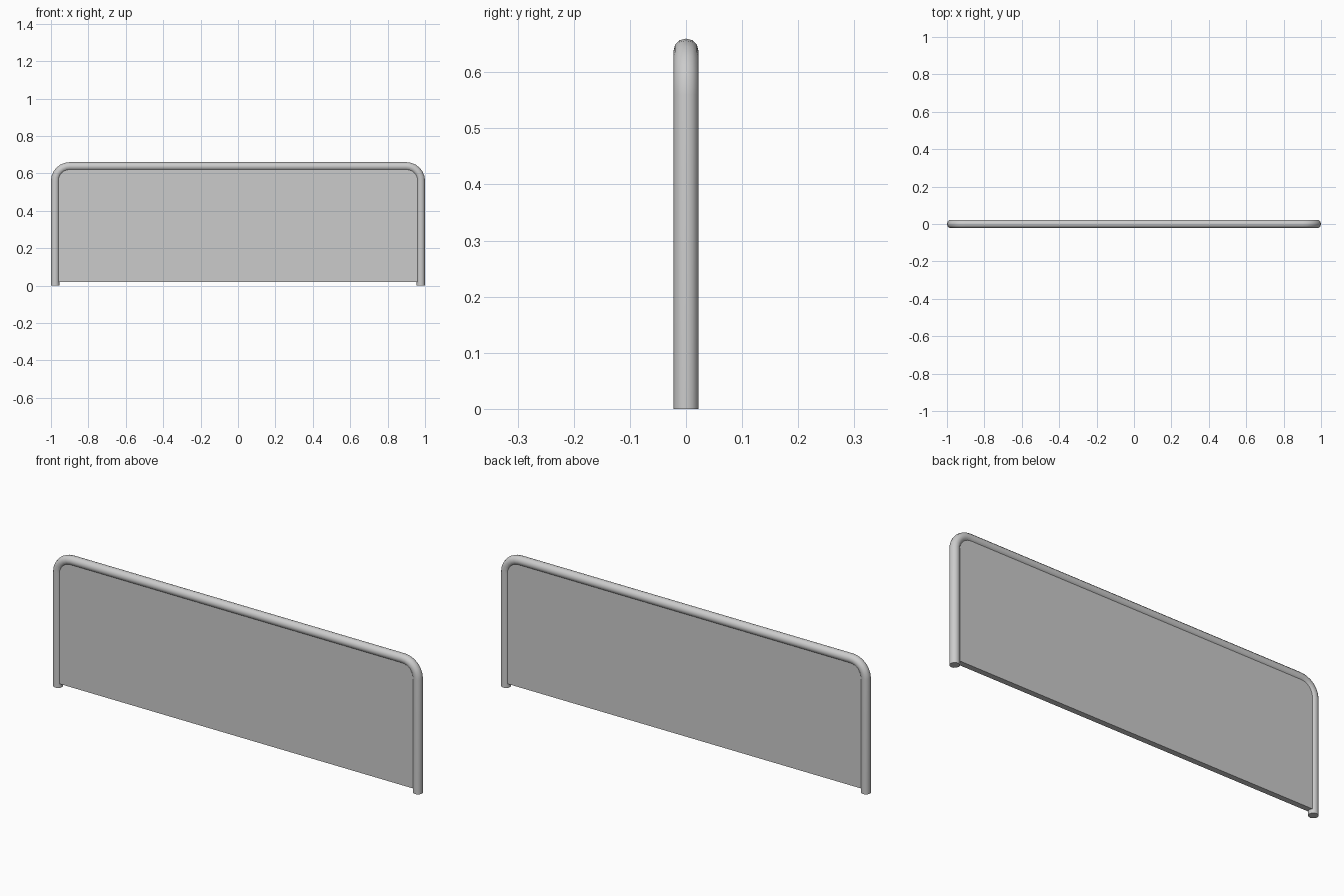
import bpy, bmesh
from math import sin, cos, pi
from mathutils import Vector

if "Cube" in bpy.data.objects:
    bpy.data.objects.remove(bpy.data.objects["Cube"])

R = 0.0225            # tube radius
X, Z = 1 - R, 0.66 - R  # tube centre line extents
BEND = 0.0775         # centre line bend radius
STEPS, SIDES = 6, 12


def arch(bottom):
    """Centre line of the frame with tangents, left foot to right foot."""
    pts = [((-X, bottom), (0, 1))]
    for i in range(STEPS + 1):
        a = pi - pi / 2 * i / STEPS
        pts.append(((-X + BEND + BEND * cos(a), Z - BEND + BEND * sin(a)), (sin(a), -cos(a))))
    return pts + [((-x, z), (tx, -tz)) for (x, z), (tx, tz) in reversed(pts)]


def finish(name, bm):
    bmesh.ops.recalc_face_normals(bm, faces=bm.faces)
    me = bpy.data.meshes.new(name)
    bm.to_mesh(me)
    bm.free()
    ob = bpy.data.objects.new(name, me)
    bpy.context.collection.objects.link(ob)
    bpy.ops.object.select_all(action='DESELECT')
    ob.select_set(True)
    bpy.context.view_layer.objects.active = ob
    bpy.ops.object.shade_smooth_by_angle(angle=pi / 5)
    return ob


# Bent tube frame
bm = bmesh.new()
rings = []
for (x, z), (tx, tz) in arch(0):
    ring = []
    for k in range(SIDES):
        a = 2 * pi * k / SIDES
        n = R * cos(a)
        ring.append(bm.verts.new((x - tz * n, R * sin(a), z + tx * n)))
    rings.append(ring)
for a, b in zip(rings, rings[1:]):
    for k in range(SIDES):
        j = (k + 1) % SIDES
        bm.faces.new((a[k], a[j], b[j], b[k]))
bm.faces.new(rings[0])
bm.faces.new(rings[-1])
finish("tube_frame", bm)

# Flat infill panel, edges buried in the tube
T = 0.014
bm = bmesh.new()
face = bm.faces.new([bm.verts.new((x, -T, z)) for (x, z), _ in arch(0.02)])
ext = bmesh.ops.extrude_face_region(bm, geom=[face])
moved = [v for v in ext["geom"] if isinstance(v, bmesh.types.BMVert)]
bmesh.ops.translate(bm, verts=moved, vec=Vector((0, 2 * T, 0)))
if not any(abs(f.normal.y) > 0.9 and f.calc_center_median().y < 0 for f in bm.faces):
    bm.faces.new([v for v in bm.verts if v not in moved])
finish("infill_panel", bm)
